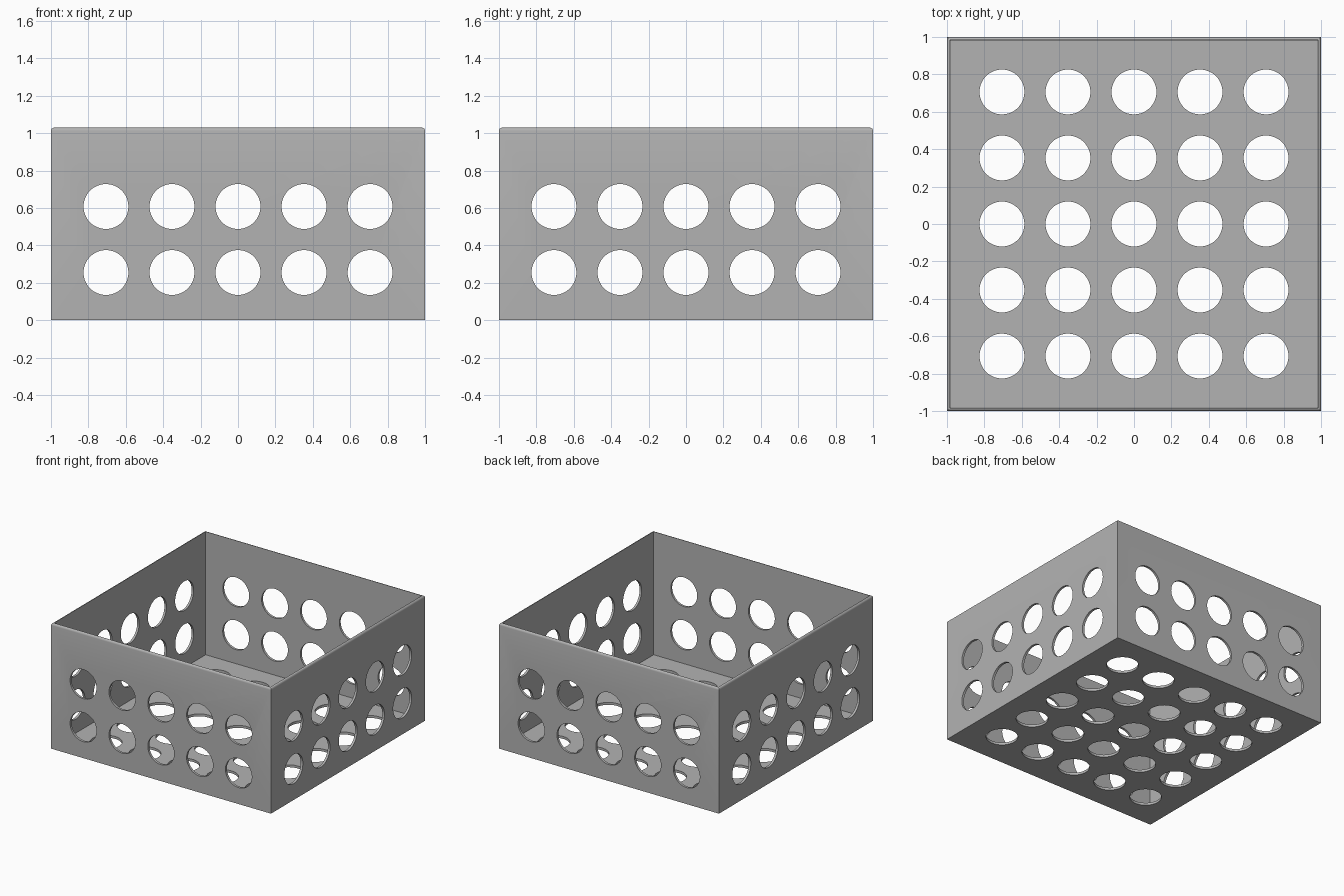
import bpy, bmesh, math
from mathutils import Matrix, Vector

if "Cube" in bpy.data.objects:
    bpy.data.objects.remove(bpy.data.objects["Cube"])

HEIGHT, WALL, RADIUS, STEP = 1.03, 0.02, 0.12, 0.353
COLS = [i * STEP for i in range(-2, 3)]
ROWS = [0.255, 0.608]

grey = bpy.data.materials.new("plain grey")
grey.diffuse_color = (0.45, 0.45, 0.45, 1)
grey.use_nodes = True
grey.node_tree.nodes["Principled BSDF"].inputs["Base Color"].default_value = grey.diffuse_color


def add_object(name, bm):
    mesh = bpy.data.meshes.new(name)
    bm.to_mesh(mesh)
    bm.free()
    mesh.materials.append(grey)
    obj = bpy.data.objects.new(name, mesh)
    bpy.context.collection.objects.link(obj)
    return obj


# Open box: inset the top face and push it down to the floor
bm = bmesh.new()
bmesh.ops.create_cube(bm, size=1, matrix=Matrix.Translation((0, 0, HEIGHT / 2))
                      @ Matrix.Diagonal((2, 2, HEIGHT, 1)))
top = max(bm.faces, key=lambda f: f.calc_center_median().z)
bmesh.ops.inset_region(bm, faces=[top], thickness=WALL, use_even_offset=True)
for v in top.verts:
    v.co.z = WALL
# Rounded outer rim
rim = [e for e in bm.edges if all(v.co.z > HEIGHT - 0.001 and
       max(abs(v.co.x), abs(v.co.y)) > 0.999 for v in e.verts)
       and e.calc_length() > 1]
bmesh.ops.bevel(bm, geom=rim, offset=0.017, segments=4, profile=0.5, affect='EDGES')
basket = add_object("basket", bm)

# Short round cutters for the floor and the four walls
bm = bmesh.new()


def cutter(matrix):
    bmesh.ops.create_cone(bm, cap_ends=True, segments=48, radius1=RADIUS,
                          radius2=RADIUS, depth=0.1, matrix=matrix)


for x in COLS:
    for y in COLS:
        cutter(Matrix.Translation((x, y, WALL / 2)))
    for z in ROWS:
        for k in range(4):
            cutter(Matrix.Rotation(k * math.pi / 2, 4, 'Z')
                   @ Matrix.Translation((x, -1 + WALL / 2, z))
                   @ Matrix.Rotation(math.pi / 2, 4, 'X'))
holes = add_object("hole_cutters", bm)
holes.hide_render = True

# Cut the holes and drop the helper
mod = basket.modifiers.new("holes", 'BOOLEAN')
mod.operation, mod.solver, mod.object = 'DIFFERENCE', 'EXACT', holes
bpy.context.view_layer.objects.active = basket
basket.select_set(True)
holes.select_set(False)
bpy.ops.object.modifier_apply(modifier=mod.name)
bpy.data.objects.remove(holes)
bpy.ops.object.shade_smooth_by_angle(angle=math.radians(30))
